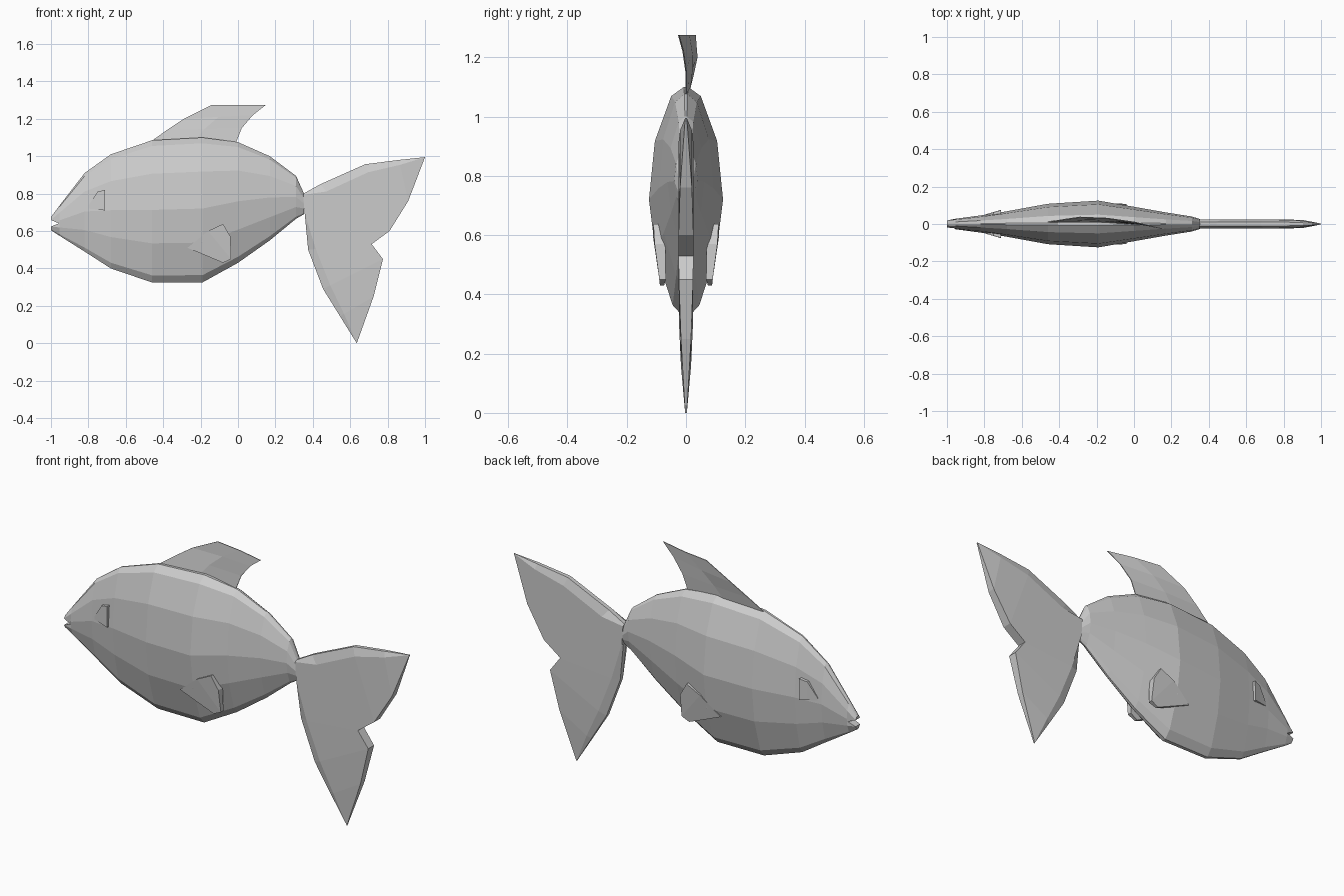
import bpy, bmesh

if "Cube" in bpy.data.objects:
    bpy.data.objects.remove(bpy.data.objects["Cube"])


def loft(name, rings, mirror=False):
    """Skin a list of equal-length point rings and cap both ends."""
    bm = bmesh.new()
    vs = [[bm.verts.new(p) for p in r] for r in rings]
    n = len(rings[0])
    for a, b in zip(vs, vs[1:]):
        for i in range(n):
            j = (i + 1) % n
            bm.faces.new((a[i], a[j], b[j], b[i]))
    for r in (vs[0], vs[-1]):
        # strip cap across the left/right pairs of points
        for i in range(n // 2 - 1):
            q = (r[i], r[i + 1], r[n - 2 - i], r[n - 1 - i])
            bm.faces.new(q)
    bmesh.ops.recalc_face_normals(bm, faces=bm.faces)
    me = bpy.data.meshes.new(name)
    bm.to_mesh(me)
    bm.free()
    ob = bpy.data.objects.new(name, me)
    bpy.context.collection.objects.link(ob)
    if mirror:
        m = ob.modifiers.new("both_sides", 'MIRROR')
        m.use_axis = (False, True, False)
        m.use_mirror_merge = False
    return ob


# Body: x, top z, bottom z, half width
stations = [(-1.0, .675, .605, .022), (-.955, .735, .575, .028),
            (-.82, .91, .49, .046), (-.68, 1.01, .40, .068),
            (-.46, 1.085, .325, .108), (-.19, 1.10, .325, .125),
            (0, 1.075, .43, .092), (.17, 1.0, .55, .062),
            (.31, .895, .665, .04), (.353, .80, .69, .026)]
# height fraction, width fraction from back to belly
section = [(1, .06), (.92, .4), (.53, .84), (.02, 1), (-.45, .82), (-.9, .36), (-1, .08)]
rings = []
for k, (x, top, bot, w) in enumerate(stations):
    c, h = (top + bot) / 2, (top - bot) / 2
    half = []
    for t, f in section:
        # the mouth is a notch in the first ring
        dx = .042 if k == 0 and t == .02 else 0
        half.append((x + dx, f * w, c + t * h))
    rings.append(half + [(px, -py, pz) for px, py, pz in reversed(half)])
loft("body", rings)


# Tail lobes: leading x z, trailing x z, half thickness
def tail_lobe(name, rows):
    rings = []
    for lx, lz, tx, tz, w in rows:
        ix, iz = lx + (tx - lx) * .12, lz + (tz - lz) * .12
        half = [(lx, w * .45, lz), (ix, w, iz), (tx, w, tz)]
        rings.append(half + [(x, -y, z) for x, y, z in reversed(half)])
    loft(name, rings)


tail_lobe("tail_upper_lobe", [(.35, .80, .352, .745, .025), (.44, .85, .715, .53, .025),
                              (.68, .957, .81, .60, .025), (.86, .98, .91, .76, .02),
                              (1.0, .995, .998, .99, .003)])
tail_lobe("tail_lower_lobe", [(.357, .69, .352, .745, .025), (.375, .50, .715, .53, .025),
                              (.455, .29, .775, .45, .024), (.545, .145, .725, .25, .017),
                              (.635, 0, .637, .005, .003)])

# Dorsal fin: thin curved sheet, leading x y z and trailing x y z
rows = [((-.38, .006, 1.04), (-.06, 0, 1.05)), ((-.46, .01, 1.083), (-.01, 0, 1.075)),
        ((-.38, .024, 1.14), (.02, 0, 1.15)), ((-.29, .037, 1.20), (.08, -.01, 1.22)),
        ((-.14, .031, 1.275), (.15, -.025, 1.275))]
rings = []
for a, b in rows:
    mid = tuple((p + q) / 2 for p, q in zip(a, b))
    line = [a, (mid[0], mid[1] + .007, mid[2]), b]
    rings.append([(x, y + .002, z) for x, y, z in line] +
                 [(x, y - .002, z) for x, y, z in reversed(line)])
loft("dorsal_fin", rings)


# Side details: inner and outer outline of x, z, inner y, outer y
def side_part(name, pts):
    loft(name, [[(x, a, z) for x, z, a, b in pts],
                [(x, b, z) for x, z, a, b in pts]], mirror=True)


side_part("pectoral_fin", [(-.27, .51, .08, .097), (-.16, .60, .085, .112),
                           (-.08, .638, .085, .11), (-.04, .57, .07, .106),
                           (-.037, .45, .068, .09), (-.08, .43, .074, .088)])
side_part("eye", [(-.80, .735, .03, .05), (-.75, .81, .04, .063),
                  (-.71, .82, .04, .074), (-.71, .71, .04, .076),
                  (-.75, .715, .04, .064), (-.80, .72, .03, .05)])
